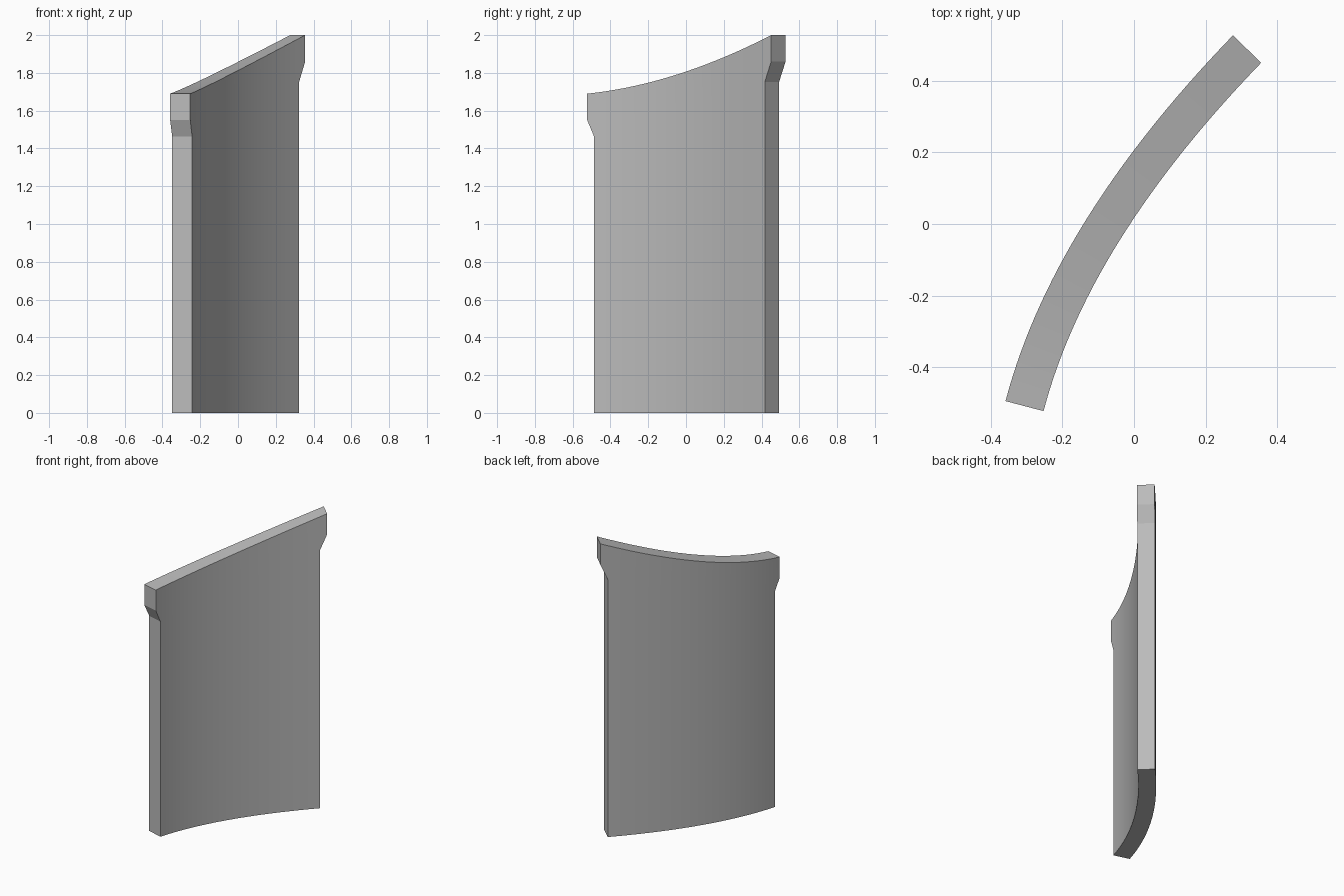
import bpy, bmesh, math
from mathutils import Vector

cube = bpy.data.objects.get("Cube")
if cube:
    bpy.data.objects.remove(cube, do_unlink=True)

COLUMNS = 28
THICKNESS = 0.11
# Plan curve of the wall centre line: start, control, end
START, CONTROL, END = Vector((-0.306, -0.509)), Vector((-0.178, -0.022)), Vector((0.316, 0.489))
LIP_START, LIP_END = 0.038, 0.967


def plan(t, w):
    """Point on the plan curve, moved sideways by w."""
    p = START * (1 - t) ** 2 + CONTROL * 2 * t * (1 - t) + END * t ** 2
    d = ((CONTROL - START) * (1 - t) + (END - CONTROL) * t).normalized()
    return p + Vector((d.y, -d.x)) * w


def top(t):
    return 1.69 + 0.31 * (0.32 * t + 0.68 * t * t)


# Straight panel laid out in (t, w, z): body with an overhanging lip at both ends
bm = bmesh.new()
body = [LIP_START + (LIP_END - LIP_START) * i / COLUMNS for i in range(COLUMNS + 1)]
grid = []
for t in [0] + body + [1]:
    if t == 0 or t == 1:
        heights = [top(t) - 0.14, top(t)]
    else:
        heights = [0, top(t) - 0.23, top(t)]
    grid.append([bm.verts.new((t, -THICKNESS / 2, z)) for z in heights])
for a, b in zip(grid, grid[1:]):
    bm.faces.new((a[-2], b[-2], b[-1], a[-1]))
    if len(a) == len(b):
        bm.faces.new((a[0], b[0], b[1], a[1]))

# Thicken, then bend along the plan curve
made = bmesh.ops.extrude_face_region(bm, geom=bm.faces[:])["geom"]
for v in made:
    if isinstance(v, bmesh.types.BMVert):
        v.co.y = THICKNESS / 2
for v in bm.verts:
    p = plan(v.co.x, v.co.y)
    v.co.x, v.co.y = p.x, p.y
bmesh.ops.recalc_face_normals(bm, faces=bm.faces[:])

mesh = bpy.data.meshes.new("curved_wall_panel")
bm.to_mesh(mesh)
bm.free()
panel = bpy.data.objects.new("curved_wall_panel", mesh)
bpy.context.collection.objects.link(panel)

# Plain grey
grey = bpy.data.materials.new("plain_grey")
grey.use_nodes = True
colour = (0.5, 0.5, 0.5, 1)
grey.diffuse_color = colour
grey.node_tree.nodes["Principled BSDF"].inputs["Base Color"].default_value = colour
mesh.materials.append(grey)

bpy.context.view_layer.objects.active = panel
panel.select_set(True)
bpy.ops.object.shade_smooth_by_angle(angle=math.radians(20))
